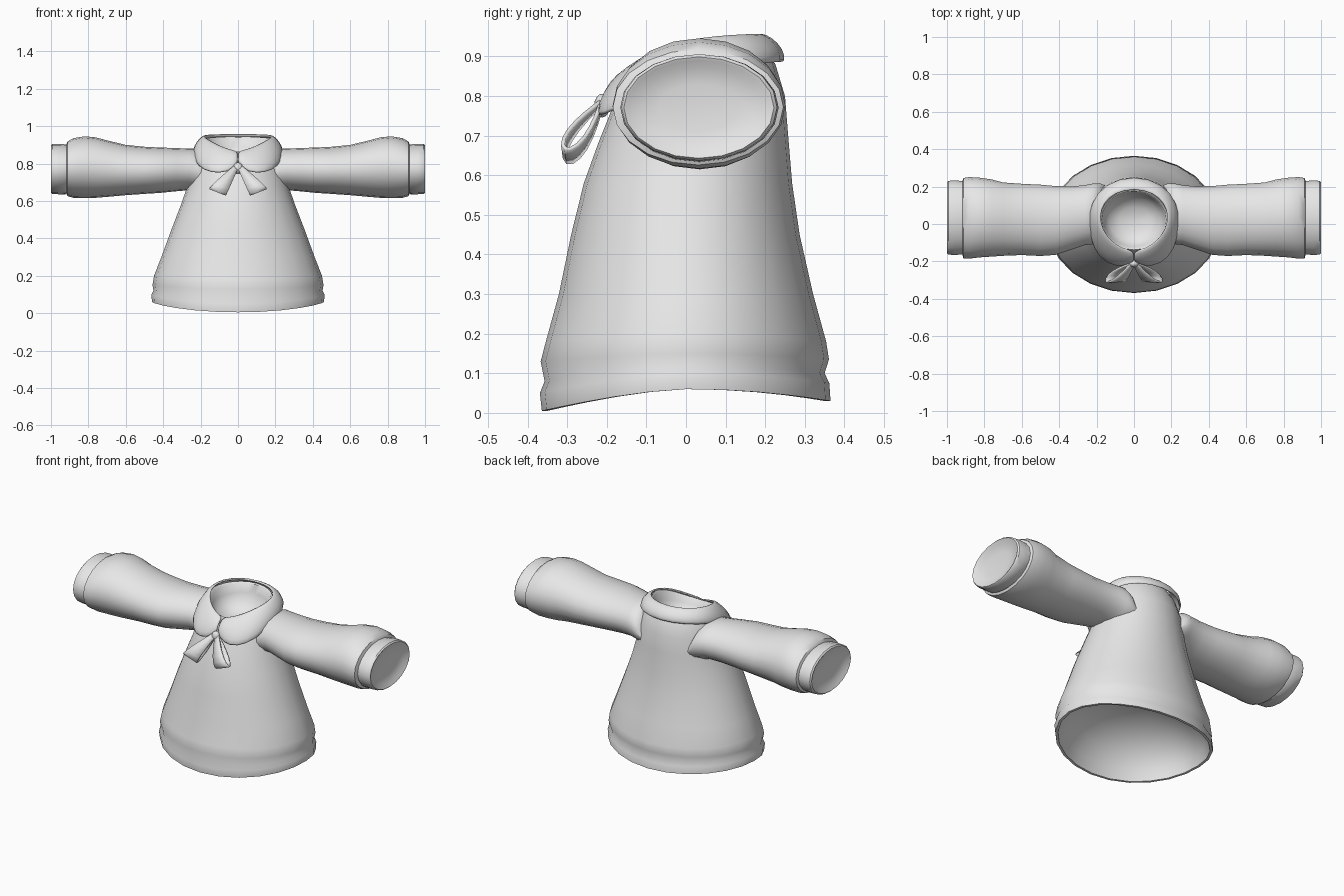
import bpy, bmesh, math
from mathutils import Vector

if "Cube" in bpy.data.objects:
    bpy.data.objects.remove(bpy.data.objects["Cube"])

cloth = bpy.data.materials.new("grey cloth")
cloth.diffuse_color = (0.8, 0.8, 0.8, 1)
cloth.use_nodes = True
cloth.node_tree.nodes["Principled BSDF"].inputs["Base Color"].default_value = cloth.diffuse_color


def finish(name, bm, angle=40, modifiers=()):
    bmesh.ops.recalc_face_normals(bm, faces=bm.faces)
    mesh = bpy.data.meshes.new(name)
    bm.to_mesh(mesh)
    bm.free()
    mesh.materials.append(cloth)
    obj = bpy.data.objects.new(name, mesh)
    bpy.context.collection.objects.link(obj)
    for kind, settings in modifiers:
        mod = obj.modifiers.new(kind.title(), kind)
        for key, value in settings.items():
            setattr(mod, key, value)
    bpy.ops.object.select_all(action='DESELECT')
    obj.select_set(True)
    bpy.context.view_layer.objects.active = obj
    bpy.ops.object.shade_smooth_by_angle(angle=math.radians(angle))
    return obj


def loft(bm, rings, closed=True, start=None, end=None):
    """Skin a list of point rings, with optional pointed ends."""
    rows = [[bm.verts.new(p) for p in ring] for ring in rings]
    n = len(rows[0])
    last = n if closed else n - 1
    for a, b in zip(rows, rows[1:]):
        for i in range(last):
            j = (i + 1) % n
            bm.faces.new((a[i], a[j], b[j], b[i]))
    for row, tip in ((rows[0], start), (rows[-1], end)):
        if tip:
            v = bm.verts.new(tip)
            for i in range(n):
                bm.faces.new((row[i], row[(i + 1) % n], v))


# Dress body: rings of front z, side z, back z, half width, front y, back y
def body_ring(zf, zs, zb, rx, yf, yb, n=24):
    pts = []
    for i in range(n):
        a = 2 * math.pi * i / n
        c = -math.cos(a)
        z = zs + ((zf if c < 0 else zb) - zs) * abs(c) ** (1.5 if c < 0 else 2)
        pts.append((rx * math.sin(a), (yf + yb) / 2 + c * (yb - yf) / 2, z))
    return pts


body_rows = [
    # domed lining
    (.275, .28, .275, .13, -.11, .11), (.235, .245, .235, .26, -.21, .21),
    (.165, .185, .17, .365, -.29, .29), (.075, .115, .09, .425, -.338, .338),
    # hem band
    (.005, .06, .03, .445, -.350, .350), (.005, .06, .03, .460, -.364, .365),
    (.05, .10, .075, .463, -.369, .362), (.08, .12, .10, .452, -.357, .350),
    # skirt and chest
    (.13, .15, .135, .457, -.367, .361), (.18, .20, .18, .449, -.354, .354),
    (.30, .30, .30, .410, -.321, .321), (.45, .45, .45, .355, -.290, .287),
    (.58, .58, .58, .305, -.258, .268), (.68, .68, .70, .270, -.222, .258),
    (.76, .78, .80, .245, -.190, .250), (.82, .87, .88, .215, -.160, .226),
    # neckline and the hollow inside it
    (.865, .935, .945, .182, -.138, .186), (.86, .925, .94, .172, -.130, .176),
    (.83, .87, .89, .164, -.120, .166), (.80, .82, .83, .135, -.09, .14),
    (.785, .79, .795, .08, -.04, .09),
]
bm = bmesh.new()
loft(bm, [body_ring(*r) for r in body_rows], start=(0, 0, .29), end=(0, .02, .78))
finish("dress_body", bm, 50)


# Sleeves: x, low z, high z, front y, back y
sleeve_rows = [
    (.15, .655, .775, -.09, .205), (.185, .648, .850, -.105, .218),
    (.22, .652, .880, -.108, .216),
    (.26, .658, .880, -.112, .208), (.33, .652, .883, -.135, .201),
    (.42, .643, .886, -.165, .203), (.50, .638, .890, -.171, .210),
    (.60, .631, .900, -.166, .215), (.70, .622, .924, -.170, .222),
    (.76, .617, .940, -.174, .238), (.82, .615, .946, -.178, .247),
    (.88, .617, .936, -.185, .251), (.912, .626, .918, -.185, .246),
    # cuff
    (.918, .640, .902, -.162, .230), (.925, .634, .903, -.163, .230),
    (.960, .636, .906, -.166, .234), (.993, .637, .906, -.163, .230),
    (1.0, .643, .899, -.157, .222),
    # shallow hollow end
    (.997, .650, .891, -.150, .213), (.985, .668, .873, -.127, .190),
    (.978, .71, .83, -.07, .13),
]


def sleeve_ring(side, x, z0, z1, y0, y1, n=20):
    return [(side * x, (y0 + y1) / 2 + math.cos(t) * (y1 - y0) / 2,
             (z0 + z1) / 2 + math.sin(t) * (z1 - z0) / 2)
            for t in (2 * math.pi * i / n for i in range(n))]


for side, label in ((-1, "left"), (1, "right")):
    bm = bmesh.new()
    loft(bm, [sleeve_ring(side, *r) for r in sleeve_rows],
         start=(side * .14, .05, .71), end=(side * .976, .03, .77))
    finish(label + "_sleeve", bm)


# Collar: neck edge and outer edge points from front centre to back centre
neck_edge = [(.0, -.142, .865), (.06, -.130, .880), (.12, -.092, .908),
             (.167, -.03, .935), (.183, .04, .948), (.164, .11, .953),
             (.10, .168, .955), (0, .189, .955)]
outer_edge = [(.0, -.195, .79), (.055, -.226, .752), (.14, -.218, .745),
              (.217, -.140, .782), (.239, -.01, .84), (.232, .105, .870),
              (.156, .214, .885), (0, .260, .886)]
bm = bmesh.new()
for side in (-1, 1):
    rows = []
    for f, lift in ((0, 0), (.3, .016), (.7, .018), (1, 0)):
        row = []
        for a, b in zip(neck_edge, outer_edge):
            p = Vector(a).lerp(Vector(b), f)
            out = Vector((p.x, p.y - .03, .14)).normalized()
            p += out * lift
            row.append((0 if abs(p.x) < 1e-6 else side * p.x, p.y, p.z))
        rows.append(row)
    loft(bm, rows, closed=False)
back = [v for v in bm.verts if abs(v.co.x) < 1e-5 and v.co.y > 0]
bmesh.ops.remove_doubles(bm, verts=back, dist=1e-4)
finish("collar", bm, 50, [("SOLIDIFY", {"thickness": .014, "offset": 0}),
                          ("SUBSURF", {"levels": 1, "render_levels": 1})])


# Bow: two drooping ribbon loops that widen away from the knot
for side, label in ((-1, "left"), (1, "right")):
    root, tip = Vector((.008, -.212, .785)), Vector((.108, -.302, .650))
    along = tip - root
    across = Vector((.92, -.05, .36)).normalized()
    bulge = along.cross(across).normalized()
    if bulge.y > 0:
        bulge = -bulge
    edges = [[], [], []]
    for i in range(16):
        t = 2 * math.pi * i / 16
        f = (1 - math.cos(t)) / 2
        centre = root + along * f + bulge * (.030 * math.sin(t) * f ** .6)
        half = .012 + .036 * f
        for edge, k in zip(edges, (-1, 0, 1)):
            p = centre + across * (half * k)
            edge.append((side * p.x, p.y, p.z))
    bm = bmesh.new()
    loft(bm, edges)
    finish(label + "_bow_loop", bm, 50, [("SOLIDIFY", {"thickness": .010, "offset": 0})])

# Knot
bm = bmesh.new()
bmesh.ops.create_uvsphere(bm, u_segments=12, v_segments=8, radius=1)
for v in bm.verts:
    v.co = Vector((v.co.x * .026, v.co.y * .020 - .212, v.co.z * .030 + .776))
finish("bow_knot", bm, 60)
